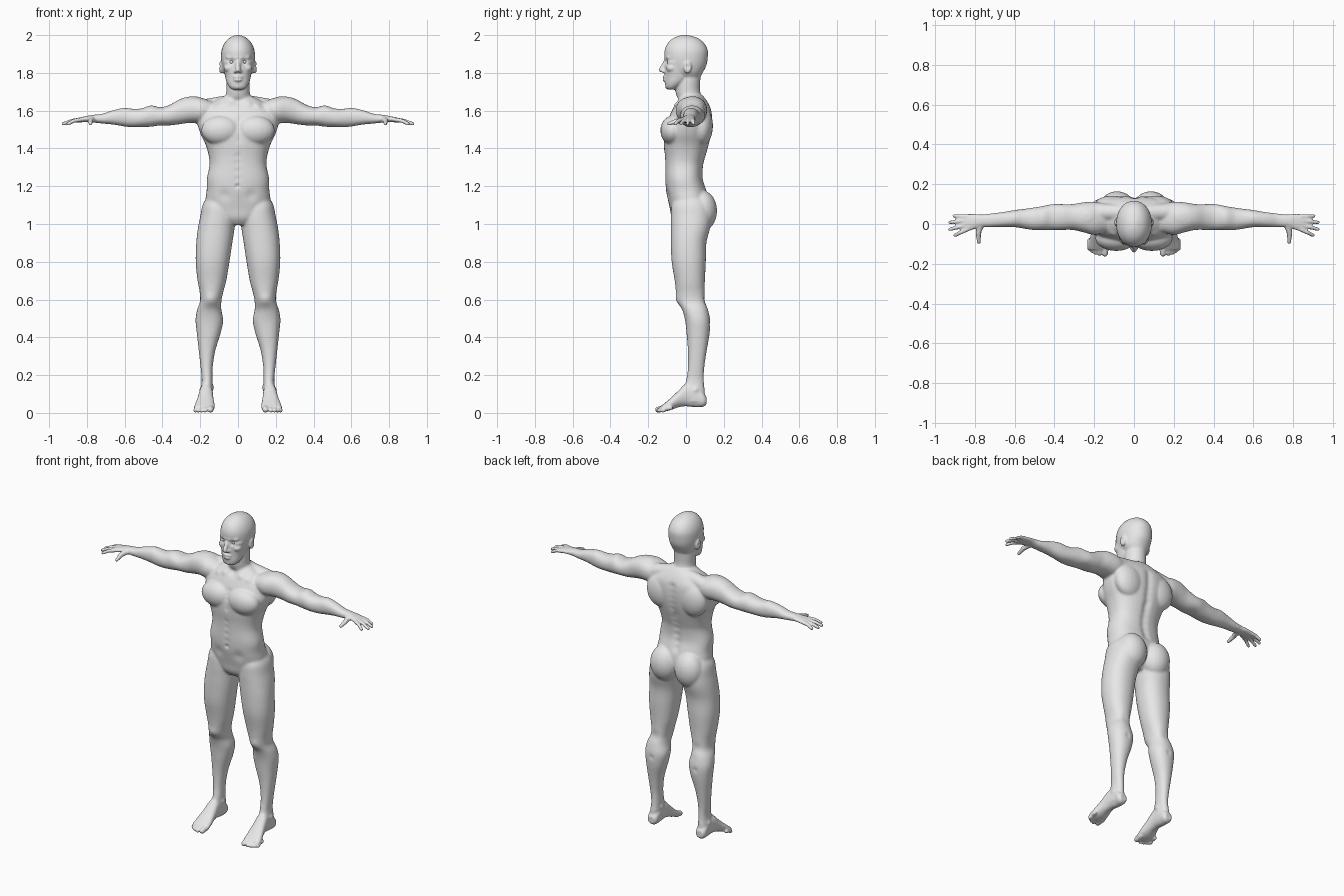
import bpy, bmesh, math
from mathutils import Vector, kdtree

skin = bpy.data.materials.new("grey_skin")
skin.diffuse_color = (0.8, 0.8, 0.8, 1)
bm = bmesh.new()
sides = (1, -1)          # paired parts are built on both sides


def skin_rings(rings):
    """Closed skin over a list of point rings, once per side."""
    n = len(rings[0])
    for side in sides:
        loops = [[bm.verts.new((p[0] * side, p[1], p[2])) for p in ring] for ring in rings]
        for r, q in zip(loops, loops[1:]):
            for k in range(n):
                bm.faces.new((r[k], r[(k + 1) % n], q[(k + 1) % n], q[k])[::side])
        bm.faces.new(loops[0][::-side])
        bm.faces.new(loops[-1][::side])


def spline(rows, steps=4):
    """Catmull-Rom interpolation of a list of sections."""
    out = []
    for i in range(len(rows) - 1):
        quad = [rows[max(i - 1, 0)], rows[i], rows[i + 1], rows[min(i + 2, len(rows) - 1)]]
        for s in range(steps):
            t = s / steps
            out.append([0.5 * (2 * b + (c - a) * t + (2 * a - 5 * b + 4 * c - d) * t * t
                               + (3 * b - a - 3 * c + d) * t ** 3) for a, b, c, d in zip(*quad)])
    return out + [list(rows[-1])]


def loft(rows, order, power=2.2, n=32):
    """Each row is (t, a0, a1, b0, b1); order maps (t, a, b) to x, y, z."""
    rings = []
    for t, a0, a1, b0, b1 in spline(rows):
        ring = []
        for k in range(n):
            c, s = math.cos(2 * math.pi * k / n), math.sin(2 * math.pi * k / n)
            u = math.copysign(abs(c) ** (2 / power), c)
            v = math.copysign(abs(s) ** (2 / power), s)
            p = (t, (a0 + a1 + u * (a1 - a0)) / 2, (b0 + b1 + v * (b1 - b0)) / 2)
            ring.append([p[j] for j in order])
        rings.append(ring)
    skin_rings(rings)


def blob(centre, radii, n=20):
    rings = []
    for i in range(1, 14):
        h = math.pi * i / 14
        rings.append([(centre[0] + radii[0] * math.sin(h) * math.cos(2 * math.pi * k / n),
                       centre[1] + radii[1] * math.sin(h) * math.sin(2 * math.pi * k / n),
                       centre[2] - radii[2] * math.cos(h)) for k in range(n)])
    skin_rings(rings)


def chain(*joints, n=14):
    """Tapered capsules through joints (x, y, z, radius)."""
    for p, q in zip(joints, joints[1:]):
        axis = (Vector(q[:3]) - Vector(p[:3])).normalized()
        u = axis.orthogonal().normalized()
        v = axis.cross(u)
        rings = []
        for end, angles in ((p, (-80, -55, -28, 0)), (q, (0, 28, 55, 80))):
            for h in map(math.radians, angles):
                c = Vector(end[:3]) + axis * end[3] * math.sin(h)
                r = end[3] * math.cos(h)
                rings.append([c + (u * math.cos(2 * math.pi * k / n)
                                   + v * math.sin(2 * math.pi * k / n)) * r for k in range(n)])
        skin_rings(rings)


ALONG_Z, ALONG_X, ALONG_Y = (1, 2, 0), (0, 1, 2), (1, 0, 2)

# legs
loft([(1.14, .07, .165, -.05, .09), (1.10, .03, .188, -.075, .125), (1.04, .015, .20, -.08, .135),
      (.98, .018, .212, -.08, .128), (.90, .03, .221, -.08, .108), (.80, .045, .224, -.076, .105),
      (.70, .062, .214, -.06, .10), (.64, .078, .203, -.053, .10), (.59, .088, .201, -.045, .105),
      (.545, .088, .217, -.02, .117), (.49, .078, .225, -.005, .128), (.42, .092, .218, .003, .125),
      (.33, .12, .208, .01, .11), (.24, .134, .198, .01, .097), (.17, .135, .192, 0, .095),
      (.10, .135, .20, -.02, .10), (.06, .14, .20, -.02, .10)], ALONG_Z)
# feet and toes
loft([(.108, .145, .19, .045, .085), (.09, .135, .2, .032, .11), (.05, .133, .2, .03, .15),
      (0, .133, .205, .035, .155), (-.04, .13, .213, .03, .118), (-.08, .125, .225, .015, .08),
      (-.115, .124, .232, .008, .05), (-.13, .13, .228, .008, .038)], ALONG_Y)
chain((.145, -.11, .026, .019), (.146, -.148, .017, .016))
for x, y in ((.172, -.151), (.191, -.145), (.208, -.135), (.223, -.122)):
    chain((x, y + .04, .026, .012), (x, y + .015, .022, .011), (x + .002, y, .012, .011))
# arms
loft([(.14, -.04, .10, 1.55, 1.65), (.20, -.055, .112, 1.535, 1.67), (.26, -.04, .108, 1.535, 1.674),
      (.31, -.03, .10, 1.528, 1.66), (.36, -.03, .10, 1.522, 1.632), (.41, -.03, .10, 1.522, 1.618),
      (.46, -.03, .09, 1.515, 1.628), (.51, -.03, .082, 1.513, 1.612), (.56, -.022, .075, 1.512, 1.61),
      (.60, -.016, .07, 1.516, 1.615), (.66, -.016, .06, 1.526, 1.603), (.72, -.016, .053, 1.532, 1.583),
      (.765, -.016, .047, 1.537, 1.578), (.80, -.025, .05, 1.54, 1.572), (.835, -.037, .05, 1.538, 1.565),
      (.855, -.034, .045, 1.538, 1.56)], ALONG_X)
# fingers and thumbs
for y, tx, ty in ((-.027, .9, -.057), (-.004, .926, -.027), (.018, .926, .008), (.037, .904, .04)):
    chain((.84, y, 1.551, .012), ((.84 + tx) / 2, (y + ty) / 2, 1.546, .0105), (tx, ty, 1.53, .009))
chain((.77, .0, 1.555, .018), (.782, -.045, 1.545, .014), (.78, -.092, 1.531, .0095))
# chest, shoulder, upper back and seat muscles
blob((.09, -.072, 1.495), (.105, .064, .078))
blob((.235, .035, 1.607), (.085, .072, .07))
blob((.11, .085, 1.52), (.095, .058, .105))
blob((.085, .085, 1.07), (.09, .08, .108))
chain((.03, .055, 1.645, .042), (.19, .06, 1.613, .046))
# brows, cheeks, nostrils and ears
chain((.01, -.108, 1.879, .009), (.052, -.09, 1.882, .010))
blob((.048, -.074, 1.825), (.027, .03, .022))
blob((.013, -.117, 1.808), (.009, .013, .009))
blob((.089, .008, 1.83), (.012, .021, .034))

sides = (1,)             # the rest sits on the centre line


def centred(rows, power):
    loft([(z, -w, w, f, b) for z, w, f, b in rows], ALONG_Z, power)


# torso
centred([(.995, .06, -.05, .06), (1.03, .12, -.075, .10), (1.08, .165, -.085, .12),
         (1.13, .172, -.096, .12), (1.18, .166, -.106, .108), (1.24, .165, -.11, .09),
         (1.31, .151, -.11, .092), (1.36, .155, -.112, .105), (1.42, .172, -.118, .122),
         (1.48, .20, -.118, .135), (1.54, .215, -.10, .14), (1.60, .2, -.075, .135),
         (1.645, .135, -.05, .115), (1.68, .07, -.03, .09)], 2.4)
# neck
centred([(1.60, .075, -.03, .11), (1.66, .068, -.046, .09), (1.70, .062, -.055, .075),
         (1.75, .062, -.055, .075), (1.80, .06, -.05, .08)], 2)
# skull
centred([(1.765, .05, -.04, .07), (1.80, .076, -.08, .088), (1.84, .086, -.106, .108),
         (1.88, .09, -.114, .115), (1.92, .087, -.113, .115), (1.955, .073, -.098, .098),
         (1.98, .052, -.073, .07), (1.994, .028, -.045, .035), (2.0, .008, -.02, .005)], 2.1)
# jaw and face
centred([(1.712, .03, -.098, -.06), (1.725, .046, -.108, -.035), (1.75, .06, -.111, .0),
         (1.78, .068, -.111, .03), (1.82, .075, -.112, .03), (1.86, .08, -.113, .03)], 2.2)
# nose, lips and chin
chain((0, -.108, 1.862, .010), (0, -.131, 1.816, .0135))
blob((0, -.112, 1.778), (.026, .014, .007))
blob((0, -.111, 1.763), (.022, .014, .008))
blob((0, -.094, 1.727), (.024, .016, .014))

# fuse the parts into one skin
mesh = bpy.data.meshes.new("body_parts")
bm.to_mesh(mesh)
bm.free()
body = bpy.data.objects.new("body", mesh)
bpy.context.collection.objects.link(body)
fuse = body.modifiers.new("fuse", "REMESH")
fuse.mode = 'VOXEL'
fuse.voxel_size = 0.006
fused = bpy.data.meshes.new_from_object(body.evaluated_get(bpy.context.evaluated_depsgraph_get()))
body.modifiers.clear()
body.data = fused

# relax the skin, strongly on trunk and limbs, lightly on head, hands and feet
group = body.vertex_groups.new(name="trunk_and_limbs")
group.add([v.index for v in fused.vertices
           if abs(v.co.x) < .73 and .13 < v.co.z < 1.69], 1, 'REPLACE')
for name, count in (("", 1), (group.name, 11)):
    relax = body.modifiers.new("relax", "SMOOTH")
    relax.factor, relax.iterations, relax.vertex_group = .5, count, name
relaxed = bpy.data.meshes.new_from_object(body.evaluated_get(bpy.context.evaluated_depsgraph_get()))
body.modifiers.clear()
body.data = relaxed

# sculpted hollows and ridges: point, radius, push
dents = [((0, .13, 1.2 + i * .035), .022, (0, -.008, 0)) for i in range(12)]
dents += [((0, -.13, 1.44 + i * .03), .016, (0, .004, 0)) for i in range(5)]
dents += [((0, -.12, 1.24 + i * .04), .016, (0, .003, 0)) for i in range(4)]
dents += [((0, -.12, 1.2), .011, (0, .008, 0)),          # navel
          ((0, -.06, 1.65), .022, (0, .010, 0)),         # throat pit
          ((.06, -.06, 1.64), .018, (0, -.006, .002)),   # collarbone
          ((.11, -.06, 1.635), .018, (0, -.006, .002)),
          ((.075, -.11, 1.15), .03, (0, .006, 0)),       # groin
          ((.145, -.05, .6), .03, (0, -.006, 0)),        # kneecap
          ((.15, .11, .6), .03, (0, -.006, 0)),          # back of knee
          ((.15, .13, .47), .015, (0, -.004, 0)),        # calf
          ((.2, .05, .125), .014, (.007, 0, 0)),         # ankle bones
          ((.13, .045, .135), .014, (-.007, 0, 0)),
          ((.034, -.11, 1.859), .014, (0, .012, 0)),     # eye socket
          ((.104, .006, 1.835), .011, (-.007, 0, 0)),    # ear hollow
          ((0, -.125, 1.7705), .007, (0, .004, 0)),      # mouth
          ((.016, -.125, 1.7705), .007, (0, .004, 0))]
points = relaxed.vertices
tree = kdtree.KDTree(len(points))
for i, v in enumerate(points):
    tree.insert(v.co, i)
tree.balance()
for p, radius, push in dents:
    for side in ((1, -1) if p[0] else (1,)):
        spot = tree.find((p[0] * side, p[1], p[2]))[0]
        move = Vector((push[0] * side, push[1], push[2]))
        for _, i, d in tree.find_range(spot, radius * 2.5):
            points[i].co += move * math.exp(-(d / radius) ** 2)
relaxed.shade_smooth()
relaxed.materials.clear()
relaxed.materials.append(skin)

# eyes
for name, side in (("left_eye", 1), ("right_eye", -1)):
    bm = bmesh.new()
    bmesh.ops.create_uvsphere(bm, u_segments=20, v_segments=12, radius=.013)
    eye = bpy.data.meshes.new(name)
    bm.to_mesh(eye)
    bm.free()
    eye.shade_smooth()
    eye.materials.append(skin)
    obj = bpy.data.objects.new(name, eye)
    obj.location = (.034 * side, -.088, 1.859)
    bpy.context.collection.objects.link(obj)
